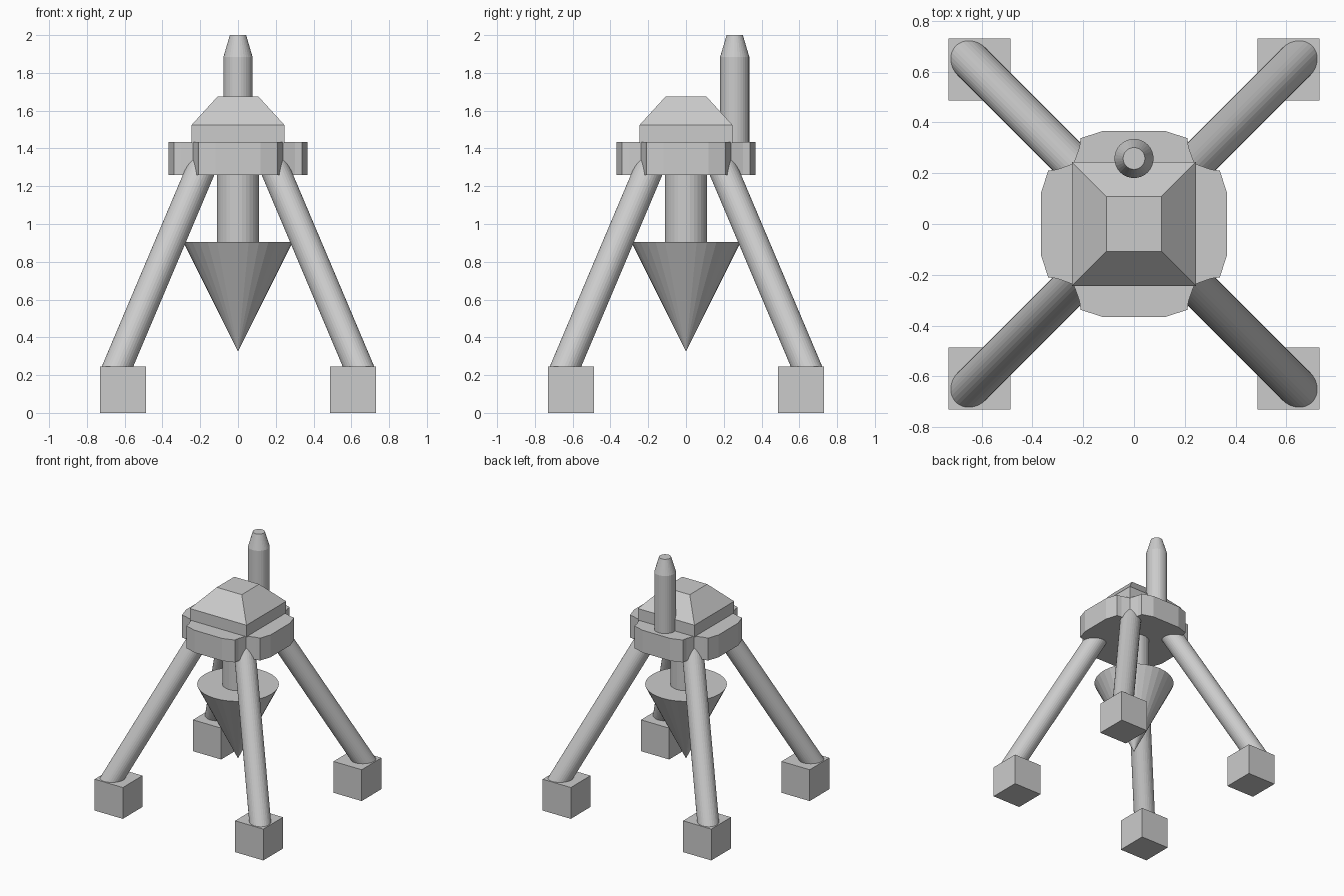
import bpy, bmesh
from mathutils import Vector

if "Cube" in bpy.data.objects:
    bpy.data.objects.remove(bpy.data.objects["Cube"])


def make(name, bm):
    bmesh.ops.recalc_face_normals(bm, faces=bm.faces)
    me = bpy.data.meshes.new(name)
    bm.to_mesh(me)
    bm.free()
    ob = bpy.data.objects.new(name, me)
    bpy.context.collection.objects.link(ob)
    return ob


def loft(name, sections):
    """Skin a stack of (outline, z) sections and cap both ends."""
    bm = bmesh.new()
    rings = [[bm.verts.new((x, y, z)) for x, y in pts] for pts, z in sections]
    n = len(rings[0])
    for a, b in zip(rings, rings[1:]):
        for i in range(n):
            j = (i + 1) % n
            bm.faces.new((a[i], a[j], b[j], b[i]))
    bm.faces.new(rings[0])
    bm.faces.new(rings[-1])
    return make(name, bm)


def rod(name, p0, p1, r0, r1, sides=32):
    """Cylinder or cone between two points."""
    p0, p1 = Vector(p0), Vector(p1)
    d = p1 - p0
    bm = bmesh.new()
    bmesh.ops.create_cone(bm, cap_ends=True, segments=sides, radius1=r0,
                          radius2=r1, depth=d.length)
    ob = make(name, bm)
    ob.location = (p0 + p1) / 2
    ob.rotation_mode = 'QUATERNION'
    ob.rotation_quaternion = Vector((0, 0, 1)).rotation_difference(d)
    return ob


def square(h, cx=0, cy=0):
    return [(cx - h, cy - h), (cx + h, cy - h), (cx + h, cy + h), (cx - h, cy + h)]


# Four-lobed hub with notched corners
quarter = [(0.367, -0.12), (0.367, 0.12), (0.338, 0.21), (0.302, 0.215),
           (0.238, 0.238), (0.215, 0.302), (0.21, 0.338)]
outline = []
for k in range(4):
    for x, y in quarter:
        for _ in range(k):
            x, y = -y, x
        outline.append((x, y))
loft("hub", [(outline, 1.26), (outline, 1.435)])

# Bevelled roof block
loft("roof", [(square(0.245), 1.43), (square(0.245), 1.525), (square(0.108), 1.675)])

# Chimney-like mast at the back with tapered tip
rod("mast", (0, 0.258, 1.42), (0, 0.258, 1.885), 0.077, 0.077)
rod("mast_tip", (0, 0.258, 1.885), (0, 0.258, 2.0), 0.077, 0.043)

# Central stem and drill cone
rod("stem", (0, 0, 0.90), (0, 0, 1.27), 0.111, 0.111)
rod("drill_cone", (0, 0, 0.325), (0, 0, 0.905), 0, 0.29)

# Splayed legs and block feet
for sy, fb in ((-1, "front"), (1, "back")):
    for sx, lr in ((-1, "left"), (1, "right")):
        rod(f"{fb}_{lr}_leg", (sx * 0.655, sy * 0.655, 0.205),
            (sx * 0.16, sy * 0.16, 1.375), 0.077, 0.077)
        foot = square(0.122, sx * 0.608, sy * 0.608)
        loft(f"{fb}_{lr}_foot", [(foot, 0), (foot, 0.245)])
